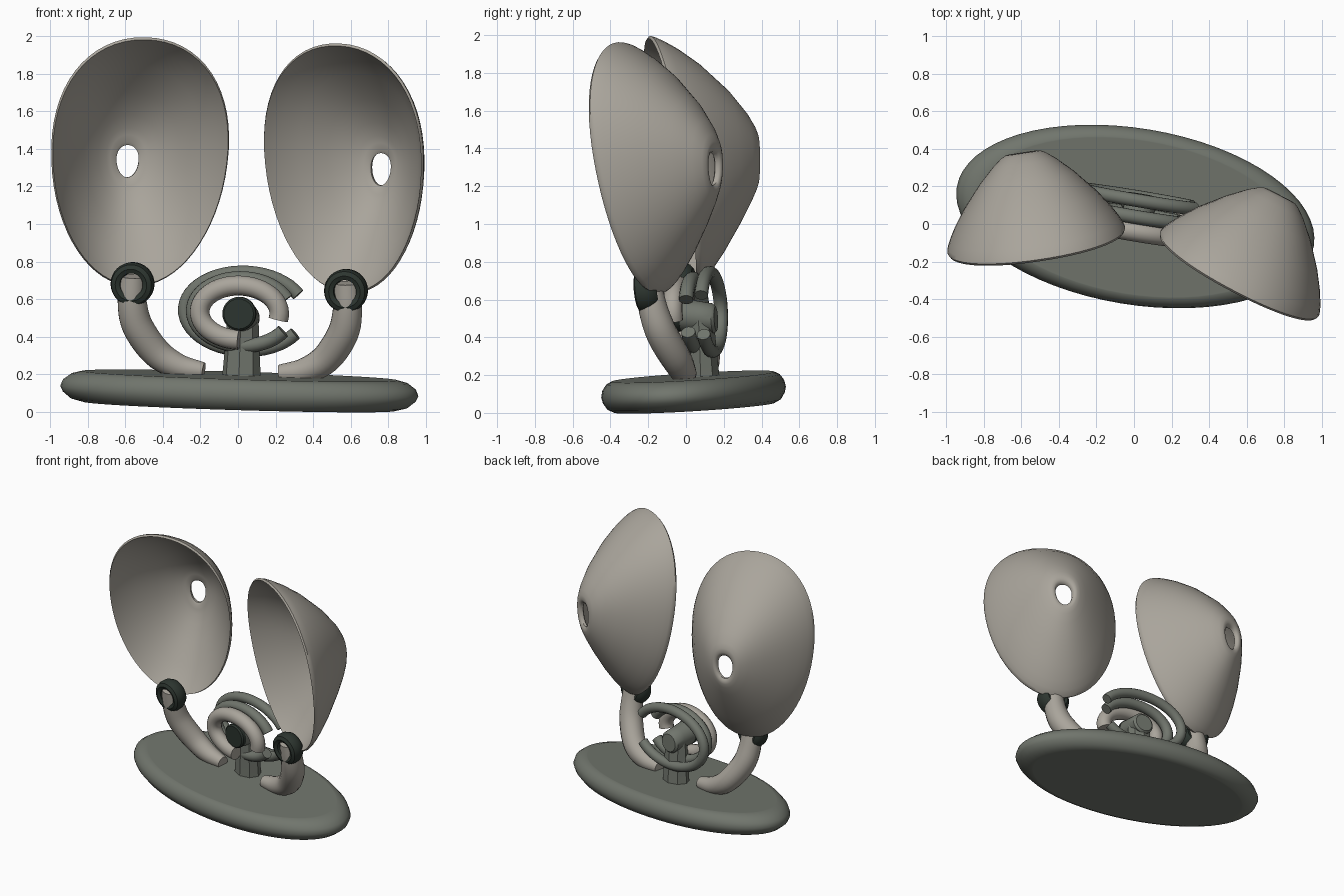
import bpy, bmesh, math
from mathutils import Matrix, Vector

if "Cube" in bpy.data.objects:
    bpy.data.objects.remove(bpy.data.objects["Cube"])

# whole model leans slightly on its base
POSE = (Matrix.Translation((0.007, 0.04, 0.11)) @ Matrix.Rotation(math.radians(-9.4), 4, 'Z')
        @ Matrix.Rotation(math.radians(1.8), 4, 'Y') @ Matrix.Rotation(math.radians(2.6), 4, 'X'))


def material(name, rgb):
    m = bpy.data.materials.new(name)
    m.diffuse_color = (*rgb, 1)
    m.use_nodes = True
    m.node_tree.nodes["Principled BSDF"].inputs["Base Color"].default_value = m.diffuse_color
    return m


BEIGE = material("warm_beige", (0.40, 0.375, 0.33))
GREEN = material("grey_green", (0.165, 0.18, 0.153))
DARK = material("dark_green", (0.026, 0.036, 0.029))


def loft(name, rings, mat, closed=False, angle=40):
    """Skin a list of equal-length point loops."""
    bm = bmesh.new()
    rows = [[bm.verts.new(p) for p in r] for r in rings]
    n = len(rows[0])
    pairs = list(zip(rows, rows[1:])) + ([(rows[-1], rows[0])] if closed else [])
    for a, b in pairs:
        for i in range(n):
            j = (i + 1) % n
            bm.faces.new((a[i], a[j], b[j], b[i]))
    if not closed:
        bm.faces.new(rows[0])
        bm.faces.new(rows[-1])
    bmesh.ops.recalc_face_normals(bm, faces=bm.faces)
    me = bpy.data.meshes.new(name)
    bm.to_mesh(me)
    bm.free()
    me.materials.append(mat)
    ob = bpy.data.objects.new(name, me)
    bpy.context.collection.objects.link(ob)
    ob.matrix_world = POSE
    bpy.ops.object.select_all(action='DESELECT')
    ob.select_set(True)
    bpy.context.view_layer.objects.active = ob
    bpy.ops.object.shade_smooth_by_angle(angle=math.radians(angle))
    return ob


def circle(n):
    return [(math.cos(2 * math.pi * i / n), math.sin(2 * math.pi * i / n)) for i in range(n)]


def smooth_path(pts, steps=5):
    """Catmull-Rom through the points; every value is interpolated."""
    pts = [Vector(p) for p in pts]
    q = [2 * pts[0] - pts[1]] + pts + [2 * pts[-1] - pts[-2]]
    out = []
    for a, b, c, d in zip(q, q[1:], q[2:], q[3:]):
        for k in range(steps):
            t = k / steps
            out.append(0.5 * (2 * b + (c - a) * t + (2 * a - 5 * b + 4 * c - d) * t * t
                              + (3 * b - a - 3 * c + d) * t ** 3))
    return out + [pts[-1]]


def tube(name, path, radii, mat, n=16, ref=(0, 1, 0)):
    rings = []
    for i, p in enumerate(path):
        t = (path[min(i + 1, len(path) - 1)] - path[max(i - 1, 0)]).normalized()
        u = t.cross(Vector(ref)).normalized()
        v = u.cross(t)
        rings.append([p + (u * c + v * s) * radii[i] for c, s in circle(n)])
    return loft(name, rings, mat)


# oval base with rounded edge and flat faces
BASE = [(0.86, -0.082), (0.87, -0.082), (0.94, -0.065), (0.985, -0.03), (1, 0.0), (0.985, 0.035), (0.94, 0.067),
        (0.88, 0.082), (0.87, 0.082)]
loft("base", [[(0.965 * k * c, 0.47 * k * s, z) for c, s in circle(64)] for k, z in BASE], GREEN, angle=50)

# egg-shaped bowls: outer wall, hole lip, inner wall as (scale, depth)
BOWL = [(0.985, -0.008), (1, 0.006), (0.985, 0.028), (0.95, 0.062), (0.88, 0.118), (0.75, 0.205), (0.53, 0.325),
        (0.35, 0.405), (0.25, 0.44), (0.2, 0.452), (0.16, 0.454), (0.13, 0.442), (0.125, 0.422), (0.15, 0.412),
        (0.2, 0.407), (0.25, 0.396), (0.35, 0.367), (0.53, 0.288), (0.75, 0.168), (0.88, 0.082), (0.95, 0.024)]


def egg(c, s, k, d):
    c, s = (math.copysign(abs(v) ** 0.95, v) for v in (c, s))
    return Vector((0.475 * k * c * (1 + 0.11 * s), d + 0.14 * k * (1 - k) * s, 0.675 * k * s - 0.085 * (1 - k)))


for side, label in ((-1, "left"), (1, "right")):
    place = (Matrix.Translation((0.552, -0.144, 1.212)) @ Matrix.Rotation(math.radians(-18), 4, 'Z')
             @ Matrix.Rotation(math.radians(7.5), 4, 'X'))
    flip = Matrix.Translation((0.008, 0, 0)) @ Matrix.Diagonal((side, 1, 1, 1))
    loft(label + "_bowl", [[flip @ place @ egg(c, s, k, d) for c, s in circle(64)] for k, d in BOWL],
         BEIGE, closed=True, angle=50)

    # curved arm, from collar down to the base
    path = smooth_path([(0.58, -0.115, 0.60), (0.582, -0.095, 0.46), (0.555, -0.06, 0.33), (0.46, -0.005, 0.19),
                        (0.34, 0.01, 0.12), (0.205, 0.01, 0.10)])
    n = len(path) - 1
    tube(label + "_arm", [flip @ p for p in path],
         [0.068 + 0.018 * math.sin(math.pi * i / n) - 0.022 * (i / n) ** 3 for i in range(n + 1)], BEIGE)

    # thick dark collar around the arm top, (radius, depth) section
    COLLAR = [(0.062, -0.055), (0.085, -0.066), (0.108, -0.055), (0.117, -0.025), (0.115, 0.01), (0.1, 0.04),
              (0.08, 0.055), (0.058, 0.05)]
    spot = Matrix.Translation((0.577, -0.115, 0.56)) @ Matrix.Rotation(math.radians(4), 4, 'X')
    loft(label + "_collar", [[flip @ spot @ Vector((r * c, d, r * s)) for c, s in circle(32)] for r, d in COLLAR],
         DARK, closed=True)


# open C-shaped rings around the centre
def c_ring(name, y, rx, rz, thick, start, end, mat):
    path = []
    for i in range(41):
        a = math.radians(start + (end - start) * i / 40)
        path.append(Vector((rx * math.cos(a), y, 0.42 + rz * math.sin(a))))
    tube(name, path, [thick] * 41, mat, 14)


c_ring("front_ring", -0.055, 0.215, 0.145, 0.053, -12, 270, BEIGE)
c_ring("middle_ring", 0.025, 0.265, 0.18, 0.038, 25, 328, GREEN)
c_ring("back_ring", 0.115, 0.325, 0.208, 0.036, 28, 328, GREEN)

# central post carrying a short horizontal barrel with a dark end cap
loft("centre_post", [[(r * c, 0.06 + 0.8 * r * s, z) for c, s in circle(8)]
                     for r, z in ((0.105, 0.06), (0.095, 0.2), (0.085, 0.38))], GREEN, angle=30)
loft("post_barrel", [[(r * c, y, z + r * s) for c, s in circle(28)]
                     for r, y, z in ((0.088, -0.055, 0.415), (0.084, 0.06, 0.395), (0.08, 0.125, 0.385),
                                     (0.065, 0.14, 0.383))], GREEN)
loft("post_cap", [[(r * c, y, 0.415 + r * s) for c, s in circle(28)]
                  for r, y in ((0.09, -0.045), (0.09, -0.07), (0.08, -0.08))], DARK)
